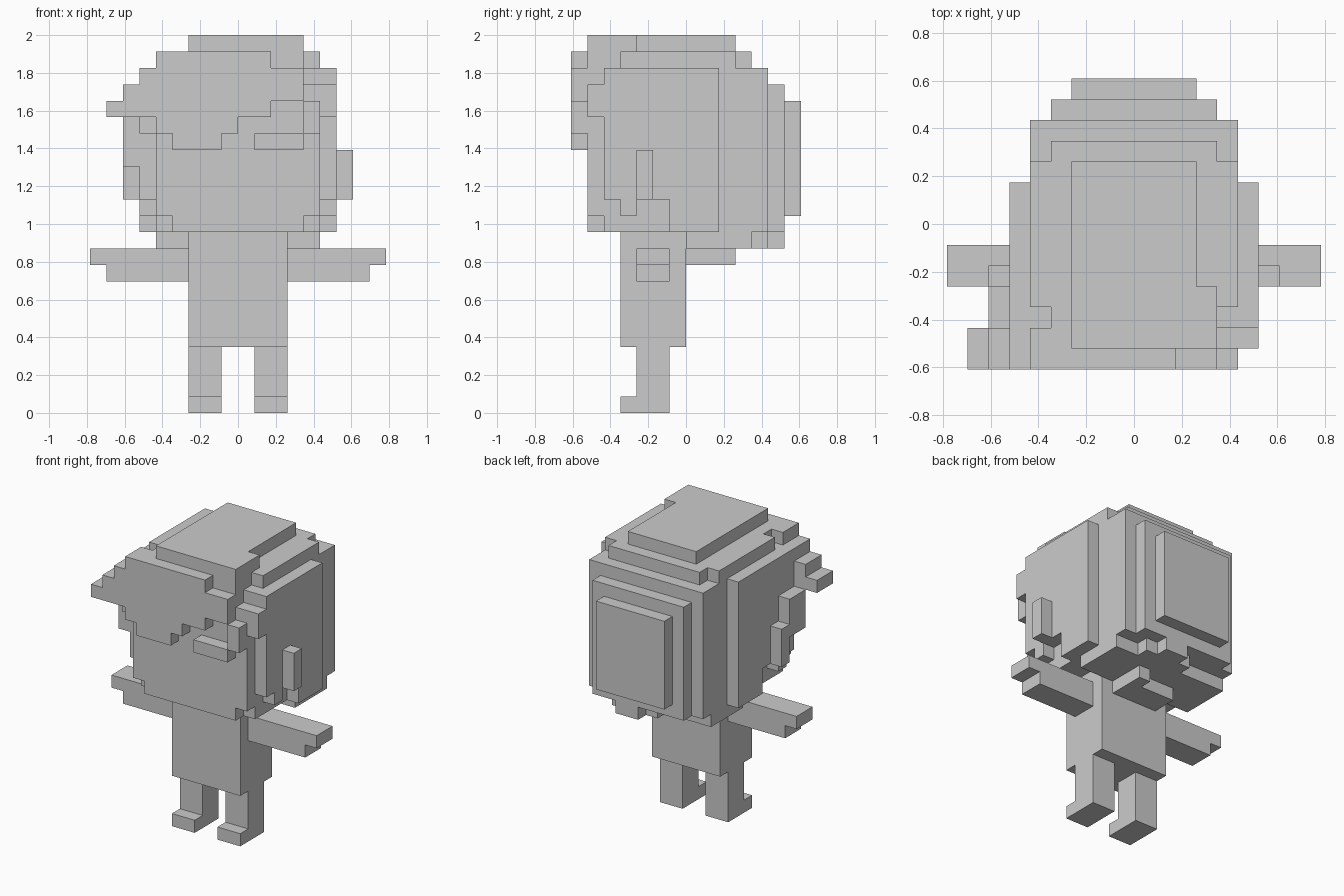
import bpy
import bmesh
from math import radians

# Remove the default cube only
default_cube = bpy.data.objects.get("Cube")
if default_cube:
    bpy.data.objects.remove(default_cube, do_unlink=True)

UNIT = 2 / 23  # edge of one block

grey = bpy.data.materials.new("light_grey")
grey.use_nodes = True
colour = (0.6, 0.6, 0.6, 1)
grey.diffuse_color = colour
for node in grey.node_tree.nodes:
    if node.type == "BSDF_PRINCIPLED":
        node.inputs["Base Color"].default_value = colour


def box(xs, ys, zs):
    """Block cells inside the given x, y and z ranges."""
    return {(x, y, z) for x in range(*xs) for y in range(*ys) for z in range(*zs)}


def mirrored(cells):
    """The same cells reflected across the middle plane."""
    return {(-x - 1, y, z) for x, y, z in cells}


def build(name, *groups):
    """Join cell groups into one object that has outer faces only."""
    cells = set().union(*groups)
    mesh_data = bmesh.new()
    corners = {}

    def corner(point):
        if point not in corners:
            corners[point] = mesh_data.verts.new([c * UNIT for c in point])
        return corners[point]

    for cell in cells:
        for axis in range(3):
            u, v = (axis + 1) % 3, (axis + 2) % 3
            for side in (0, 1):
                neighbour = list(cell)
                neighbour[axis] += 2 * side - 1
                if tuple(neighbour) in cells:
                    continue
                loop = []
                for du, dv in ((0, 0), (1, 0), (1, 1), (0, 1)):
                    point = list(cell)
                    point[axis] += side
                    point[u] += du
                    point[v] += dv
                    loop.append(corner(tuple(point)))
                mesh_data.faces.new(loop if side else loop[::-1])

    # Merge coplanar squares into large flat faces
    bmesh.ops.dissolve_limit(mesh_data, angle_limit=radians(1),
                             verts=mesh_data.verts[:], edges=mesh_data.edges[:])
    mesh = bpy.data.meshes.new(name)
    mesh_data.to_mesh(mesh)
    mesh_data.free()
    mesh.materials.append(grey)
    part = bpy.data.objects.new(name, mesh)
    bpy.context.scene.collection.objects.link(part)
    return part


def build_pair(name, *groups):
    """Build a part on the +x side and its mirror image."""
    cells = set().union(*groups)
    build("left_" + name, cells)
    build("right_" + name, mirrored(cells))


# Limbs and torso
build_pair("leg", box((1, 3), (-3, -1), (0, 4)), box((1, 3), (-4, -3), (0, 1)))
build("torso", box((-3, 3), (-4, 0), (4, 11)))
build_pair("arm", box((3, 9), (-3, -1), (9, 10)), box((3, 8), (-3, -1), (8, 9)))
build_pair("ear", box((6, 7), (-3, -2), (13, 16)))

# Head with its chin corners and one temple cut back
build("head",
      box((-5, 5), (-5, 5), (11, 21)),
      box((-4, 4), (-6, -5), (11, 21)),
      box((4, 5), (-6, -5), (12, 20)),
      box((-5, -4), (-6, -5), (12, 21)))

# Stepped hair on the crown
build("crown_hair",
      box((-5, 5), (-4, 3), (21, 22)),
      box((-4, 4), (-6, 4), (21, 22)),
      box((-5, -4), (-6, -5), (21, 22)),
      box((-3, 3), (-6, 3), (22, 23)),
      box((3, 4), (-6, -3), (22, 23)))

# Hair slabs on the sides, stepped around the ears
build_pair("side_hair",
           box((5, 6), (-5, 2), (13, 21)),
           box((5, 6), (-4, -3), (12, 13)),
           box((5, 6), (-1, 2), (11, 13)))
build("left_temple_hair", box((5, 6), (-6, -5), (18, 20)))
build("right_temple_hair", box((-6, -5), (-6, -5), (17, 21)))
build("right_lock", box((-7, -6), (-5, -3), (15, 18)))

# Hair slabs on the back and the ragged nape
build("back_hair",
      box((-4, 4), (5, 6), (11, 20)),
      box((-3, 3), (6, 7), (12, 19)))
build("nape_hair",
      box((-5, 5), (0, 4), (10, 11)),
      box((-1, 3), (4, 5), (10, 11)),
      box((0, 2), (5, 6), (10, 11)),
      box((-2, 2), (0, 2), (9, 10)),
      box((1, 2), (2, 3), (9, 10)))

# Swept fringe: each row is bottom height, first x, last x
fringe_rows = ((21, -5, 2), (20, -6, 4), (19, -7, 4),
               (18, -8, 2), (17, -5, 0), (16, -4, -1))
build("fringe",
      *[box((start, end), (-7, -6), (low, low + 1)) for low, start, end in fringe_rows],
      box((-7, -6), (-6, -5), (18, 20)),
      box((-8, -7), (-6, -5), (18, 19)))
build("fringe_lock", box((4, 5), (-7, -6), (17, 19)))
build("brow", box((1, 4), (-7, -6), (16, 17)))
